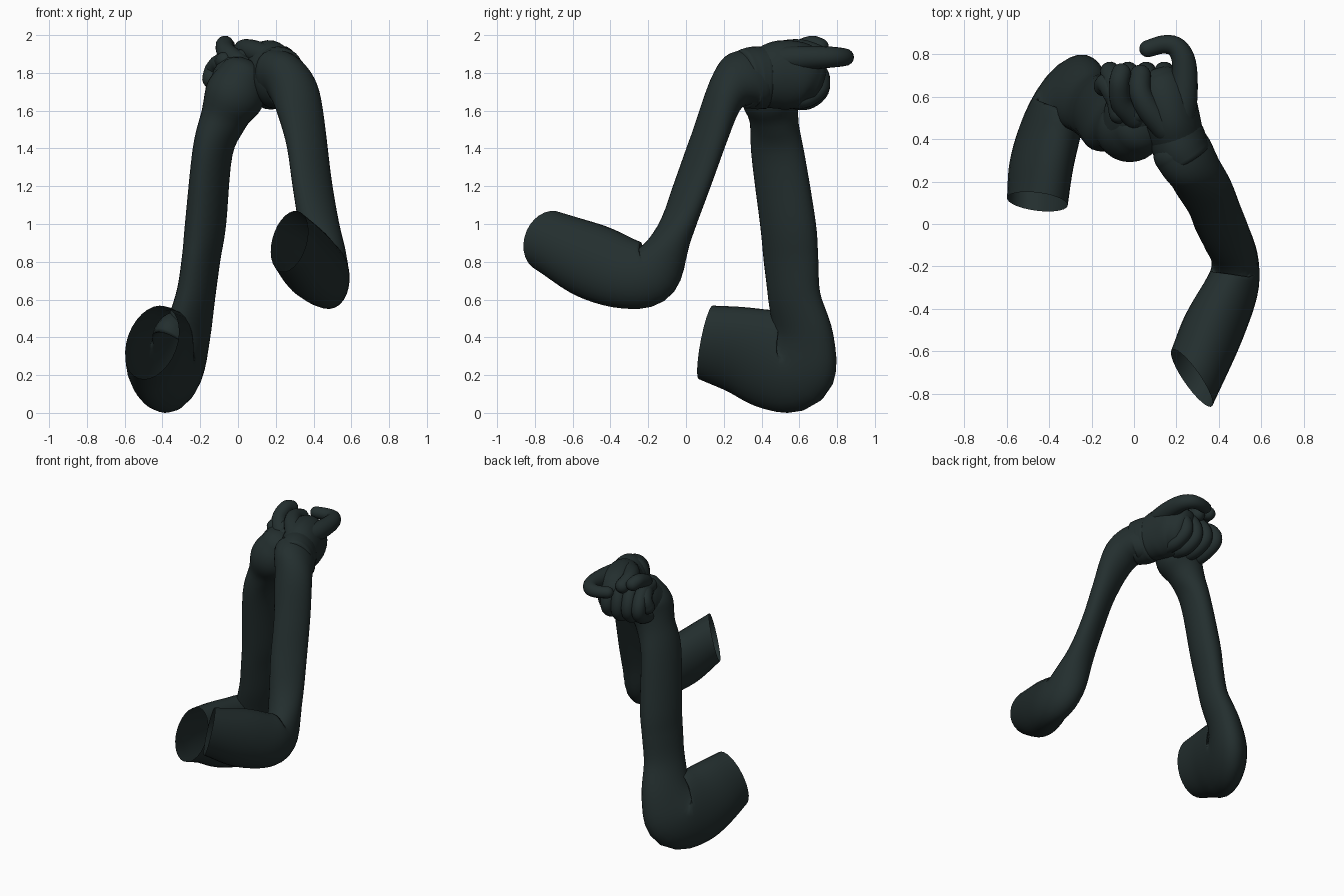
import bpy, bmesh, math
from mathutils import Vector

cloth = bpy.data.materials.new("dark teal cloth")
cloth.diffuse_color = (0.017, 0.028, 0.028, 1)
made = []


def spline(pts, n):
    """Catmull-Rom through rows of x, y, z, side radius, other radius, twist."""
    rows = [Vector(tuple(p) + (0,) * (6 - len(p))) for p in pts]
    rows = [rows[0] * 2 - rows[1]] + rows + [rows[-1] * 2 - rows[-2]]
    out = []
    for a, b, c, d in zip(rows, rows[1:], rows[2:], rows[3:]):
        for k in range(n):
            t = k / n
            out.append(0.5 * (2 * b + (c - a) * t + (2 * a - 5 * b + 4 * c - d) * t * t
                              + (3 * b - a - 3 * c + d) * t ** 3))
    return out + [rows[-2]]


def tube(name, pts, n=5, sides=28, round_start=True, round_end=True, cut=None, dome=0.7):
    rows = spline(pts, n)
    cs = [Vector(r[:3]) for r in rows]
    ts = [(cs[min(i + 1, len(cs) - 1)] - cs[max(i - 1, 0)]).normalized() for i in range(len(cs))]
    rings, u = [], Vector((1, 0, 0))
    for c, t, r in zip(cs, ts, rows):
        u = (u - t * u.dot(t)).normalized()
        v = t.cross(u)
        s, q = math.sin(r[5]), math.cos(r[5])
        rings.append((c, u * q + v * s, v * q - u * s, r[3], r[4]))

    def cap(ring, d):
        c, u, v, a, b = ring
        return [(c + d * min(a, b) * dome * math.sin(x), u, v, a * math.cos(x), b * math.cos(x))
                for x in (0.35, 0.7, 1.05, 1.35, 1.52)]
    if round_start:
        rings = cap(rings[0], -ts[0])[::-1] + rings
    if round_end:
        rings += cap(rings[-1], ts[-1])
    bm = bmesh.new()
    loops = []
    for i, (c, u, v, a, b) in enumerate(rings):
        loop = []
        for k in range(sides):
            w = 2 * math.pi * k / sides
            p = c + u * a * math.cos(w) + v * b * math.sin(w)
            # slanted opening
            if cut and i < n:
                s = -(p - c).dot(cut) / ts[0].dot(cut)
                p += ts[0] * s * (1 - i / n)
            loop.append(bm.verts.new(p))
        loops.append(loop)
    for A, B in zip(loops, loops[1:]):
        for k in range(sides):
            j = (k + 1) % sides
            bm.faces.new((A[k], A[j], B[j], B[k]))
    if round_start:
        bm.faces.new(loops[0][::-1])
    if round_end:
        bm.faces.new(loops[-1])
    for f in bm.faces:
        f.smooth = True
    me = bpy.data.meshes.new(name)
    bm.to_mesh(me)
    bm.free()
    me.materials.append(cloth)
    ob = bpy.data.objects.new(name, me)
    bpy.context.collection.objects.link(ob)
    made.append(ob)
    return ob


def finger(name, pts, r, base=None):
    """Round finger that tapers from base radius to r."""
    base, m = base or r, len(pts) - 1
    rad = [r + (base - r) * (1 - i / m) ** 1.5 for i in range(m + 1)]
    return tube(name, [p + (q, q) for p, q in zip(pts, rad)], sides=16, dome=1)


# Lower arm: open sleeve, bent elbow, tall forearm
tube("low_arm_sleeve", [
    (-0.455, 0.105, 0.375, .135, .205, .35), (-0.435, 0.28, 0.335, .138, .240, .35),
    (-0.390, 0.45, 0.285, .138, .270, .25), (-0.335, 0.575, 0.28, .128, .258, .17),
    (-0.275, 0.615, 0.42, .105, .185, .17), (-0.225, 0.573, 0.62, .090, .150, .27),
    (-0.195, 0.555, 0.82, .090, .153, .33), (-0.172, 0.54, 1.00, .098, .155, .33),
    (-0.135, 0.485, 1.38, .096, .148, .3), (-0.075, 0.465, 1.56, .120, .135, .1),
    (-0.02, 0.45, 1.68, .158, .160), (0.03, 0.47, 1.78, .135, .140)],
    round_start=False, cut=Vector((0.2, 0.95, -0.22)))

# Higher arm: open sleeve, bent elbow, leaning forearm that turns into the wrist
tube("high_arm_sleeve", [
    (0.272, -0.725, 0.91, .140, .165), (0.37, -0.50, 0.805, .145, .200),
    (0.46, -0.30, 0.735, .125, .185), (0.475, -0.17, 0.755, .110, .155, .2),
    (0.435, -0.06, 0.96, .115, .090, .6), (0.395, 0.03, 1.20, .122, .074, .75),
    (0.360, 0.12, 1.45, .122, .080, .7), (0.31, 0.205, 1.67, .128, .105, .35),
    (0.26, 0.29, 1.76, .125, .155), (0.215, 0.36, 1.775, .125, .165)],
    round_start=False, cut=Vector((0.75, 0.52, -0.22)))

# Glove cuff and palm of the higher arm
tube("glove_cuff", [(0.25, 0.31, 1.77, .122, .158), (0.22, 0.36, 1.775, .133, .166),
                    (0.20, 0.42, 1.775, .130, .165)], sides=32, dome=0.2)
tube("glove_palm", [(0.20, 0.41, 1.775, .128, .162), (0.175, 0.50, 1.79, .135, .183),
                    (0.145, 0.60, 1.79, .140, .175), (0.12, 0.66, 1.77, .120, .145)],
     sides=32, dome=0.5)

# Palm of the lower arm, folded into the other hand
tube("folded_palm", [(-0.03, 0.43, 1.70, .130, .130), (0.0, 0.53, 1.76, .140, .145),
                     (0.0, 0.62, 1.78, .125, .125)], sides=32)

# Four curled fingers side by side
for i in range(4):
    x = -0.11 + 0.085 * i
    dz = -0.012 * abs(i - 2)
    finger("curled_finger_%d" % (i + 1), [
        (x + 0.04, 0.52, 1.89 + dz), (x + 0.02, 0.64, 1.88 + dz), (x, 0.705, 1.80),
        (x, 0.71, 1.71 - dz), (x + 0.02, 0.64, 1.655 - dz), (x + 0.03, 0.56, 1.66)], 0.048)

# Hooked index finger reaching out at the back
finger("hooked_index", [(0.21, 0.48, 1.87), (0.235, 0.62, 1.88), (0.235, 0.76, 1.885),
                        (0.20, 0.83, 1.885), (0.14, 0.845, 1.885), (0.065, 0.825, 1.89)],
       0.040, 0.075)
# Thumbs and raised fingers on top
finger("top_thumb", [(0.15, 0.45, 1.89), (0.07, 0.54, 1.92), (0.03, 0.62, 1.925),
                     (0.03, 0.70, 1.90)], 0.05, 0.065)
finger("raised_finger", [(0.00, 0.50, 1.86), (-0.06, 0.57, 1.91), (-0.07, 0.66, 1.95),
                         (-0.06, 0.71, 1.94)], 0.046, 0.055)
finger("side_thumb", [(-0.04, 0.50, 1.80), (-0.09, 0.60, 1.85), (-0.125, 0.66, 1.82),
                      (-0.14, 0.65, 1.77)], 0.05)

# Stand the model on the ground
low = min(v.co.z for ob in made for v in ob.data.vertices)
for ob in made:
    for v in ob.data.vertices:
        v.co.z -= low
